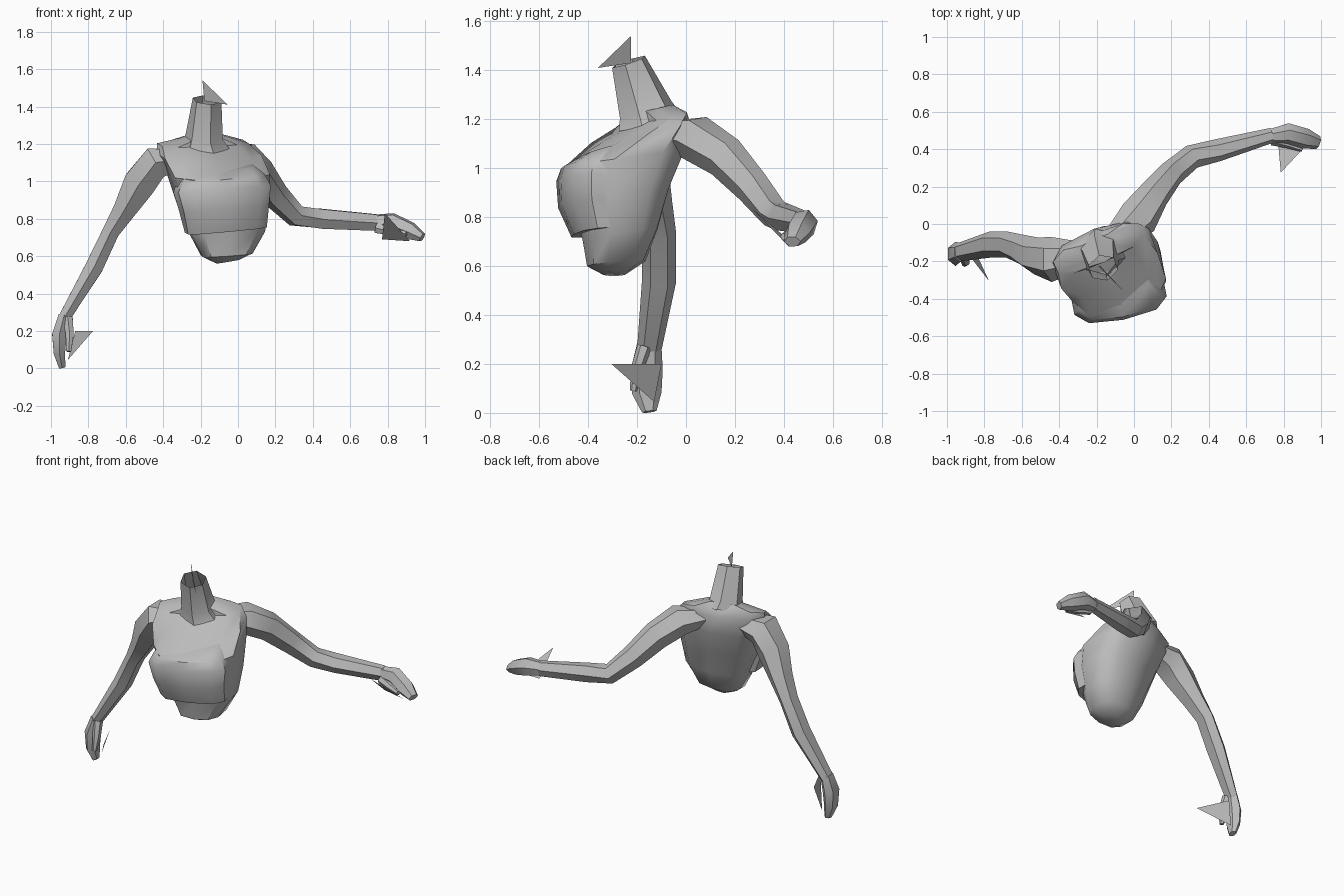
import bpy, bmesh, math
from mathutils import Vector

cube = bpy.data.objects.get("Cube")
if cube:
    bpy.data.objects.remove(cube, do_unlink=True)

grey = bpy.data.materials.new("clay_grey")
grey.use_nodes = True
colour = (0.5, 0.5, 0.5, 1)
grey.diffuse_color = colour
grey.node_tree.nodes["Principled BSDF"].inputs["Base Color"].default_value = colour


def finish(name, bm, angle=40):
    bmesh.ops.recalc_face_normals(bm, faces=bm.faces)
    mesh = bpy.data.meshes.new(name)
    bm.to_mesh(mesh)
    bm.free()
    mesh.materials.append(grey)
    obj = bpy.data.objects.new(name, mesh)
    bpy.context.collection.objects.link(obj)
    bpy.ops.object.select_all(action="DESELECT")
    obj.select_set(True)
    bpy.context.view_layer.objects.active = obj
    bpy.ops.object.shade_smooth_by_angle(angle=math.radians(angle))
    return obj


def ring(centre, u, v, sides, power=1.0, turn=0.0):
    """Points of a rounded cross-section spanned by u and v."""
    points = []
    for i in range(sides):
        a = 2 * math.pi * (i + turn) / sides
        c, s = math.cos(a), math.sin(a)
        points.append(Vector(centre) + u * math.copysign(abs(c) ** power, c)
                      + v * math.copysign(abs(s) ** power, s))
    return points


def loft(name, rings, caps=(True, True)):
    bm = bmesh.new()
    rows = [[bm.verts.new(p) for p in r] for r in rings]
    n = len(rows[0])
    for low, high in zip(rows, rows[1:]):
        for i in range(n):
            j = (i + 1) % n
            bm.faces.new((low[i], low[j], high[j], high[i]))
    for row, wanted in zip((rows[0], rows[-1]), caps):
        if wanted:
            bm.faces.new(row)
    return finish(name, bm)


def body(name, levels, sides, power, lift=0.0, caps=(True, True)):
    """Loft of level sections: centre, half width, half depth, yaw, rise to the back."""
    rings = []
    for centre, rx, ry, yaw, rise in levels:
        u = Vector((math.cos(yaw) * rx, math.sin(yaw) * rx, lift))
        v = Vector((-math.sin(yaw) * ry, math.cos(yaw) * ry, rise))
        rings.append(ring(centre, u, v, sides, power, 0.5))
    return loft(name, rings, caps)


def limb(name, stations, side_axis):
    """Six-sided tube along a path: centre, half width along side_axis, half thickness."""
    rings = []
    for i, (centre, width, thick) in enumerate(stations):
        before = Vector(stations[max(i - 1, 0)][0])
        after = Vector(stations[min(i + 1, len(stations) - 1)][0])
        along = (after - before).normalized()
        u = Vector(side_axis)
        u = (u - along * u.dot(along)).normalized()
        rings.append(ring(centre, u * width, along.cross(u) * thick, 6))
    return loft(name, rings)


def blade(name, corners):
    bm = bmesh.new()
    bm.faces.new([bm.verts.new(c) for c in corners])
    return finish(name, bm)


# Trunk, leaning back and twisting toward the shoulders
body("torso", [
    ((-0.055, -0.29, 0.57), 0.06, 0.05, 0.1, 0.0),
    ((-0.06, -0.285, 0.61), 0.14, 0.12, 0.1, 0.01),
    ((-0.06, -0.27, 0.73), 0.205, 0.155, 0.15, 0.02),
    ((-0.08, -0.27, 0.90), 0.25, 0.20, 0.18, 0.01),
    ((-0.105, -0.25, 1.04), 0.27, 0.245, 0.22, 0.03),
    ((-0.155, -0.185, 1.145), 0.285, 0.17, 0.35, 0.04),
    ((-0.19, -0.13, 1.205), 0.26, 0.08, 0.42, 0.02),
    ((-0.185, -0.14, 1.24), 0.11, 0.07, 0.42, 0.015),
], 10, 0.75, 0.01)

# Chest band standing proud of the trunk at the front
body("chest_band", [
    ((-0.065, -0.34, 0.74), 0.22, 0.12, 0.16, 0.01),
    ((-0.075, -0.365, 0.86), 0.24, 0.145, 0.20, 0.01),
    ((-0.085, -0.37, 0.96), 0.26, 0.145, 0.20, 0.0),
    ((-0.09, -0.355, 1.03), 0.23, 0.145, 0.20, 0.02),
    ((-0.10, -0.31, 1.08), 0.18, 0.12, 0.20, 0.03),
], 10, 0.65, 0.02)

# Open neck with a flared base
body("neck", [
    ((-0.17, -0.15, 1.19), 0.13, 0.13, 0.3, 0.04),
    ((-0.18, -0.165, 1.24), 0.10, 0.11, 0.3, 0.035),
    ((-0.165, -0.235, 1.435), 0.08, 0.07, 0.3, 0.025),
], 6, 1.0, 0.0, (True, False))
blade("neck_blade", [(-0.19, -0.225, 1.54), (-0.055, -0.36, 1.41),
                     (-0.18, -0.225, 1.43)])

# Arms run from inside the shoulders to the fingertips
limb("left_arm", [
    ((-0.08, -0.07, 1.14), 0.08, 0.06),
    ((0.025, 0.035, 1.125), 0.11, 0.095),
    ((0.11, 0.16, 1.045), 0.085, 0.09),
    ((0.20, 0.27, 0.925), 0.07, 0.075),
    ((0.31, 0.36, 0.815), 0.065, 0.062),
    ((0.45, 0.395, 0.80), 0.06, 0.06),
    ((0.74, 0.475, 0.78), 0.04, 0.05),
], (-0.7, 0.7, 0.1))
limb("left_hand", [
    ((0.72, 0.47, 0.78), 0.035, 0.045),
    ((0.82, 0.485, 0.775), 0.055, 0.06),
    ((0.92, 0.455, 0.735), 0.055, 0.05),
    ((0.985, 0.435, 0.70), 0.035, 0.025),
], (0, 1, 0.2))
limb("right_arm", [
    ((-0.30, -0.17, 1.12), 0.08, 0.06),
    ((-0.44, -0.19, 1.10), 0.12, 0.1),
    ((-0.525, -0.17, 0.99), 0.1, 0.1),
    ((-0.605, -0.135, 0.85), 0.08, 0.07),
    ((-0.68, -0.11, 0.73), 0.07, 0.052),
    ((-0.77, -0.11, 0.54), 0.07, 0.055),
    ((-0.935, -0.15, 0.26), 0.05, 0.035),
], (0, 1, 0))
limb("right_hand", [
    ((-0.93, -0.15, 0.28), 0.05, 0.035),
    ((-0.955, -0.16, 0.18), 0.065, 0.045),
    ((-0.955, -0.16, 0.08), 0.06, 0.035),
    ((-0.94, -0.15, 0.005), 0.03, 0.02),
], (0, 1, 0))

# Thumbs and the loose blades beside the hands
limb("left_thumb", [((0.74, 0.45, 0.75), 0.03, 0.03), ((0.82, 0.43, 0.73), 0.025, 0.025),
                    ((0.90, 0.40, 0.72), 0.015, 0.015)], (0, 1, 0))
limb("right_thumb", [((-0.91, -0.17, 0.27), 0.03, 0.03), ((-0.90, -0.20, 0.18), 0.025, 0.025),
                     ((-0.905, -0.215, 0.09), 0.015, 0.015)], (0, 1, 0))
blade("left_hand_blade", [(0.785, 0.275, 0.83), (0.77, 0.44, 0.69), (0.92, 0.42, 0.68)])
blade("right_hand_blade", [(-0.775, -0.305, 0.2), (-0.87, -0.1, 0.2), (-0.91, -0.13, 0.045)])
